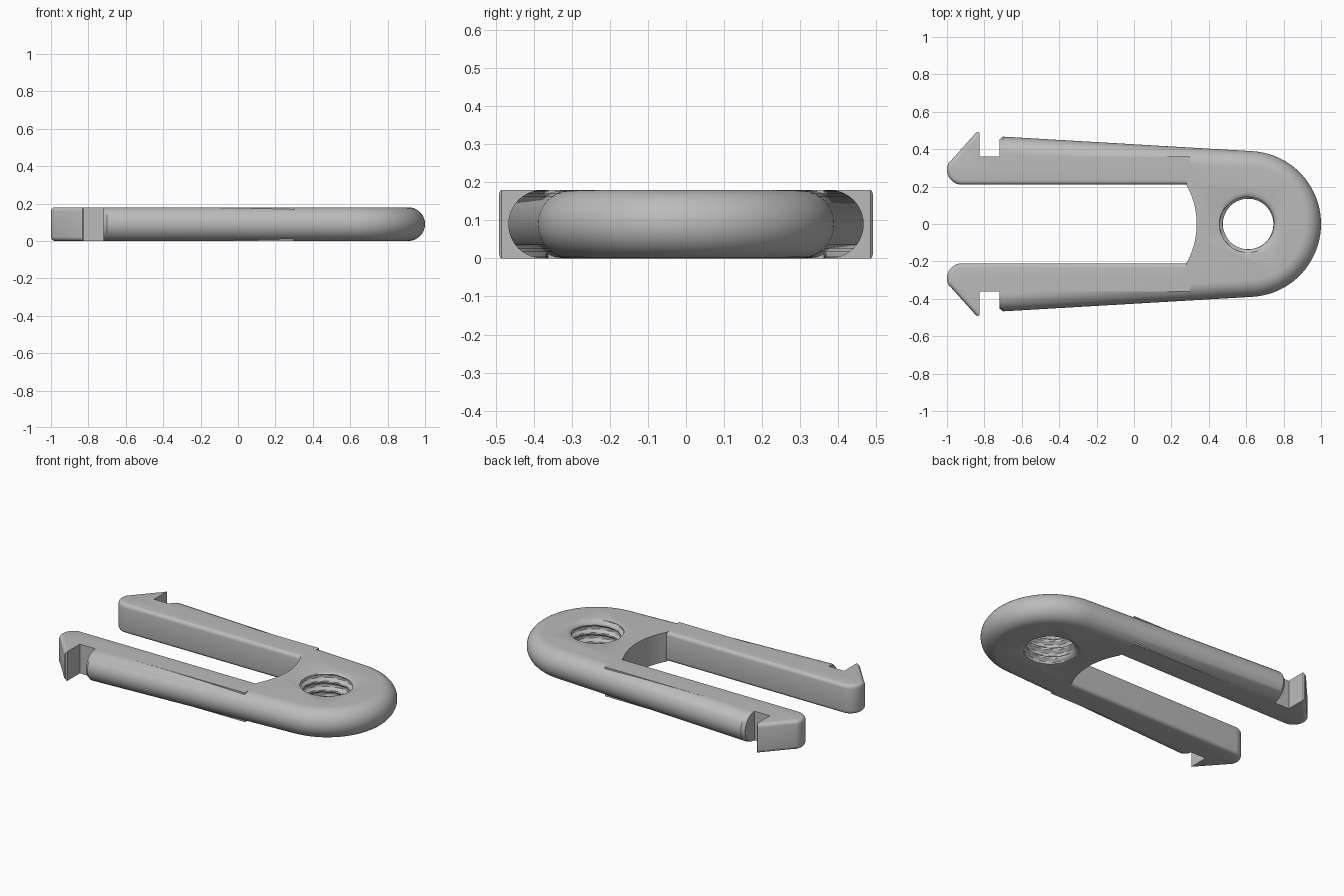
import bpy, bmesh, math

cube = bpy.data.objects.get("Cube")
if cube:
    bpy.data.objects.remove(cube, do_unlink=True)

T = 0.18           # thickness
R = T / 2          # radius of the rounded outer edge
HEAD_X, HEAD_R = 0.61, 0.39
END_X, END_Y = -0.72, 0.467

grey = bpy.data.materials.new("plain grey")
grey.use_nodes = True
COLOR = (0.5, 0.5, 0.5, 1)
grey.diffuse_color = COLOR
grey.node_tree.nodes["Principled BSDF"].inputs["Base Color"].default_value = COLOR


def finish(name, bm):
    bmesh.ops.recalc_face_normals(bm, faces=bm.faces)
    me = bpy.data.meshes.new(name)
    bm.to_mesh(me)
    bm.free()
    me.materials.append(grey)
    ob = bpy.data.objects.new(name, me)
    bpy.context.collection.objects.link(ob)
    return ob


def loft(name, rings):
    """Skin a stack of equal-length closed rings and cap both ends."""
    bm = bmesh.new()
    rows = [[bm.verts.new(p) for p in ring] for ring in rings]
    n = len(rows[0])
    for a, b in zip(rows, rows[1:]):
        for i in range(n):
            j = (i + 1) % n
            bm.faces.new((a[i], a[j], b[j], b[i]))
    bm.faces.new(rows[0])
    bm.faces.new(rows[-1])
    return finish(name, bm)


def prism(name, outline, z0, z1):
    return loft(name, [[(x, y, z) for x, y in outline] for z in (z0, z1)])


def arc(cx, cy, r, a0, a1, steps):
    angles = [math.radians(a0 + (a1 - a0) * i / steps) for i in range(steps + 1)]
    return [(cx + r * math.cos(a), cy + r * math.sin(a)) for a in angles]


def combine(target, other, operation):
    mod = target.modifiers.new(operation.lower(), 'BOOLEAN')
    mod.operation, mod.solver, mod.object = operation, 'EXACT', other
    bpy.context.view_layer.objects.active = target
    bpy.ops.object.modifier_apply(modifier=mod.name)
    bpy.data.objects.remove(other, do_unlink=True)


# Tapered body with a round head and a half-round outer edge
def body_ring(t):
    inset = R * (1 - math.sin(t))
    z = R - R * math.cos(t)
    tilt = math.degrees(math.atan2(END_Y - HEAD_R, HEAD_X - END_X))
    a = 90 - tilt
    ring = arc(HEAD_X, 0, HEAD_R - inset, -a, a, 56)
    y = END_Y - inset
    ring += [(END_X + 0.02, y), (END_X, y - 0.015), (END_X, 0.015 - y), (END_X + 0.02, -y)]
    return [(x, yy, z) for x, yy in ring]


body = loft("clip_body", [body_ring(math.pi * i / 20) for i in range(21)])

# Slot between the arms with a hollow curved end
half = math.degrees(math.asin(0.21 / 0.43))
slot = [(-0.9, -0.28), (0.28, -0.28)] + arc(-0.095, 0, 0.43, -half, half, 20)
slot += [(0.28, 0.28), (-0.9, 0.28)]
combine(body, prism("slot_cutter", slot, -0.1, T + 0.1), 'DIFFERENCE')

# Threaded hole with flared rims
HOLE_R, DEPTH, PITCH, RIM = 0.135, 0.018, 0.055, 0.035


def hole_ring(z):
    rim = max(0.0, RIM - min(z, T - z))
    rim = min(rim, RIM)
    flare = RIM - math.sqrt(RIM * RIM - rim * rim)
    ring = []
    for i in range(64):
        a = math.tau * i / 64
        phase = (z / PITCH - i / 64) % 1
        groove = DEPTH * min(1, max(0, 1.6 - 4 * abs(phase - 0.5)))
        r = HOLE_R + max(flare, groove)
        ring.append((HEAD_X + r * math.cos(a), r * math.sin(a), z))
    return ring


levels = [-0.02] + [T * i / 40 for i in range(41)] + [T + 0.02]
combine(body, loft("hole_cutter", [hole_ring(z) for z in levels]), 'DIFFERENCE')

# Inner arm strips ending in barbed hooks
arm = [(0.3, 0.21), (0.3, 0.362), (-0.825, 0.362), (-0.825, 0.485), (-0.832, 0.492),
       (-0.845, 0.488), (-0.98, 0.337)]
arm += arc(-0.92, 0.29, 0.08, 150, 270, 12)


def make_arm(side):
    bm = bmesh.new()
    low = bm.faces.new([bm.verts.new((x, side * y, 0)) for x, y in arm])
    up = bmesh.ops.extrude_face_region(bm, geom=[low])["geom"]
    bmesh.ops.translate(bm, verts=[v for v in up if isinstance(v, bmesh.types.BMVert)],
                        vec=(0, 0, T))
    bmesh.ops.recalc_face_normals(bm, faces=bm.faces)

    # Round the rims of the strip but keep the notch crisp
    def is_rim(e):
        a, b = (v.co for v in e.verts)
        mid = (a + b) / 2
        flat = abs(a.z - b.z) < 0.001
        notch = mid.x > -0.83 and abs(mid.y) > 0.22
        return flat and not notch

    bmesh.ops.bevel(bm, geom=[e for e in bm.edges if is_rim(e)], offset=0.022,
                    segments=4, profile=0.5, affect='EDGES')
    return finish("hook_arm", bm)


for side in (1, -1):
    combine(body, make_arm(side), 'UNION')

bpy.ops.object.select_all(action='DESELECT')
body.select_set(True)
bpy.context.view_layer.objects.active = body
bpy.ops.object.shade_smooth_by_angle(angle=math.radians(30))
